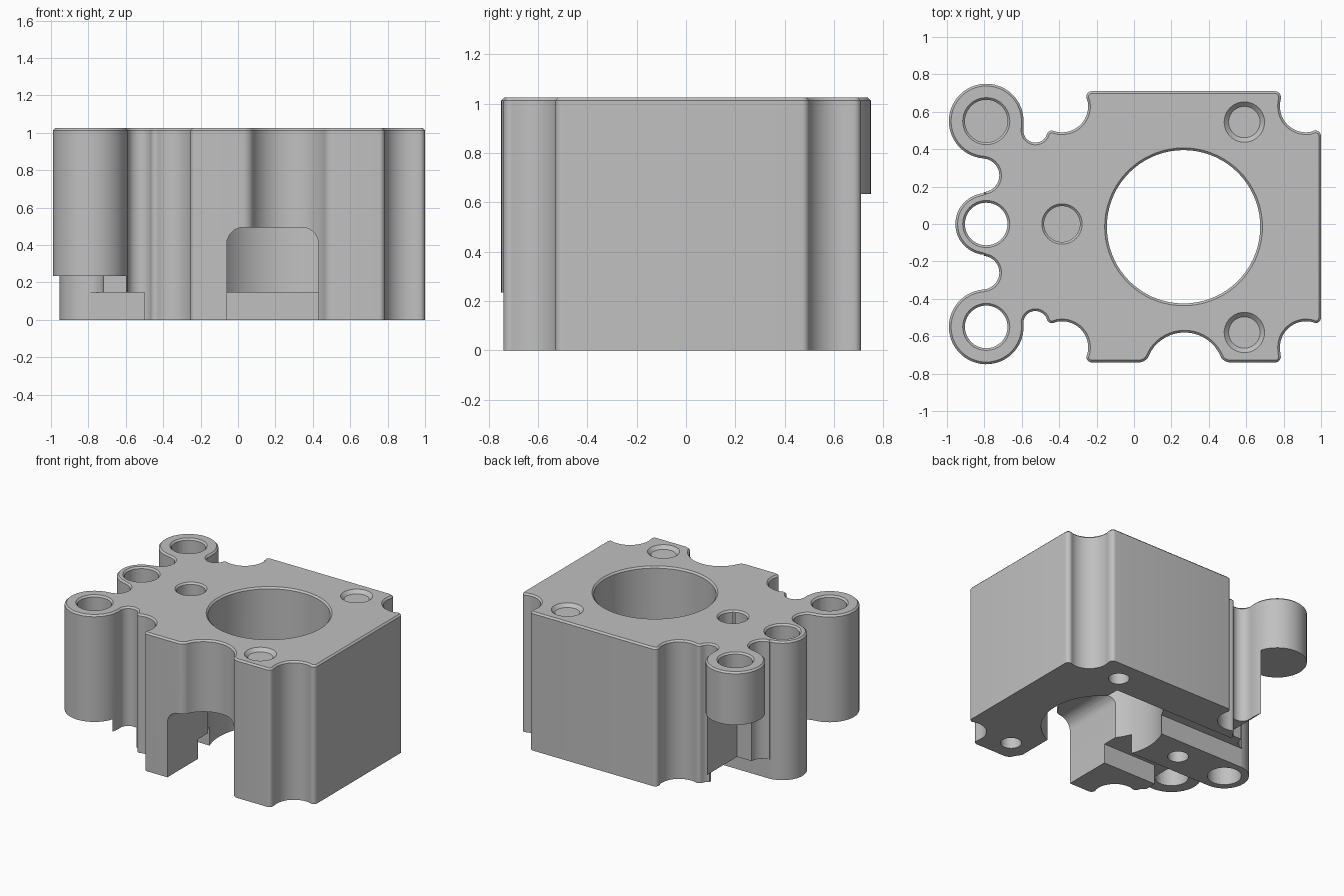
import bpy, bmesh
from math import cos, sin, radians, ceil
from mathutils import Matrix, Vector

cube = bpy.data.objects.get("Cube")
if cube:
    bpy.data.objects.remove(cube, do_unlink=True)

HEIGHT = 1.025
RIM = 0.012        # chamfer on the upper edges
SHIFT = -0.015     # y centre of the main block


def arc(cx, cy, r, a0, a1):
    n = max(4, ceil(abs(a1 - a0) / (8 if r > 0.1 else 13)))
    angles = [radians(a0 + (a1 - a0) * i / n) for i in range(n + 1)]
    return [(cx + r * cos(a), cy + r * sin(a)) for a in angles]


def half_outline(side):
    """Half of the plan, from the +x face round to the middle boss."""
    block = arc(0.97, 0.485, 0.03, 0, 107) + arc(0.92, 0.645, 0.14, 287, 163)
    block += arc(0.755, 0.695, 0.03, -17, 90)
    if side < 0:   # wide scallop on the front only
        block += arc(0.515, 0.665, 0.06, 90, 156)
        block += arc(0.27, 0.775, 0.21, -24, -156)
        block += arc(0.025, 0.665, 0.06, 24, 90)
    block += arc(-0.225, 0.695, 0.03, 90, 197)
    block += arc(-0.385, 0.645, 0.14, 17, -109)
    block += arc(-0.438, 0.485, 0.03, 71, 161)
    turn = 11 if side > 0 else 4
    block += arc(-0.527, 0.515, 0.065, -19, -180 - turn)
    bosses = arc(-0.79, 0.55, 0.2, -turn, 266) + arc(-0.81, 0.26, 0.09, 86, -86)
    bosses += arc(-0.79, 0, 0.165, 94, 180)
    return [(x, side * y + SHIFT) for x, y in block] + [(x, side * y) for x, y in bosses]


def make_object(name, bm):
    mesh = bpy.data.meshes.new(name)
    bm.to_mesh(mesh)
    bm.free()
    obj = bpy.data.objects.new(name, mesh)
    bpy.context.collection.objects.link(obj)
    return obj


def loft(name, rings):
    """Closed solid through matching rings, each counter-clockwise seen from the last."""
    bm = bmesh.new()
    loops = [[bm.verts.new(p) for p in ring] for ring in rings]
    bm.faces.new(loops[0][::-1])
    bm.faces.new(loops[-1])
    for low, high in zip(loops, loops[1:]):
        for i in range(len(low)):
            bm.faces.new((low[i - 1], low[i], high[i], high[i - 1]))
    return make_object(name, bm)


def inset(points, distance):
    result = []
    for i, p in enumerate(points):
        before = (p - points[i - 1]).normalized()
        after = (points[(i + 1) % len(points)] - p).normalized()
        along = (before + after).normalized()
        result.append(p + distance * Vector((-along.y, along.x)))
    return result


# Main body from its plan, with a chamfered upper rim
plan = []
for p in half_outline(1) + half_outline(-1)[-2::-1]:
    p = Vector(p)
    if not plan or (p - plan[-1]).length > 0.005:
        plan.append(p)
levels = ((0, plan), (HEIGHT - RIM, plan), (HEIGHT, inset(plan, RIM)))
housing = loft("pump_housing", [[(p.x, p.y, z) for p in ring] for z, ring in levels])


def cut(cutter):
    cutter.hide_render = True
    mod = housing.modifiers.new("cut", 'BOOLEAN')
    mod.operation, mod.solver, mod.object = 'DIFFERENCE', 'EXACT', cutter
    bpy.context.view_layer.update()
    graph = bpy.context.evaluated_depsgraph_get()
    mesh = bpy.data.meshes.new_from_object(housing.evaluated_get(graph))
    housing.modifiers.clear()
    housing.data = mesh
    bpy.data.objects.remove(cutter, do_unlink=True)


def cut_cone(x, y, r0, r1, z0, z1):
    count = 72 if r0 > 0.2 else 40
    circles = [[(px, py, z) for px, py in arc_ring(x, y, r, count)]
               for r, z in ((r0, z0), (r1, z1))]
    cut(loft("hole_cutter", circles))


def arc_ring(x, y, r, count):
    turns = [radians(360 * i / count) for i in range(count)]
    return [(x + r * cos(a), y + r * sin(a)) for a in turns]


def drill(x, y, r, z0):
    """Hole from the top with a chamfered rim."""
    cut_cone(x, y, r, r, z0, HEIGHT + 0.1)
    cut_cone(x, y, r - RIM, r + 2 * RIM, HEIGHT - 2 * RIM, HEIGHT + RIM)


def cut_box(x0, x1, y0, y1, z1):
    corners = ((x0, y0), (x1, y0), (x1, y1), (x0, y1))
    cut(loft("box_cutter", [[(x, y, z) for x, y in corners] for z in (-0.1, z1)]))


# Bore and boss holes
drill(0.265, SHIFT, 0.41, -0.1)
for y in (-0.55, 0, 0.55):
    drill(-0.79, y, 0.114, -0.1)

# Counterbored screw holes, with a thin web between upper and lower parts
for x, y in ((0.59, 0.545), (0.59, -0.58), (-0.385, 0)):
    drill(x, y, 0.096, 0.6)
    cut_cone(x, y, 0.07, 0.07, -0.1, 0.59)

# Space under the front and back bosses
cut_box(-1.2, -0.6, -1, -0.26, 0.235)
cut_box(-1.2, -0.6, 0.26, 1, 0.635)

# Shallow channels either side of the middle rib
LOW = 0.145
cut_box(-1.2, 0.5, 0.165, 0.42, LOW)
cut_box(-1.2, 0.1, -0.38, -0.165, LOW)
cut_box(-1.2, -0.5, 0.3, 1, LOW)
cut_box(-1.2, -0.5, -1, -0.3, LOW)

# Round-cornered opening in the front, leading into the bore
arch = [(-0.06, -0.1), (0.43, -0.1)]
arch += arc(0.34, 0.405, 0.09, 0, 90) + arc(0.03, 0.405, 0.09, 90, 180)
cut(loft("opening_cutter", [[(x, y, z) for x, z in arch] for y in (-0.05, -1)]))

# Material and shading
grey = bpy.data.materials.new("plain_grey")
grey.use_nodes = True
grey.diffuse_color = (0.53, 0.53, 0.53, 1)
shader = next(n for n in grey.node_tree.nodes if n.type == 'BSDF_PRINCIPLED')
shader.inputs["Base Color"].default_value = grey.diffuse_color
housing.data.materials.clear()
housing.data.materials.append(grey)
for obj in bpy.context.selected_objects:
    obj.select_set(False)
housing.select_set(True)
bpy.context.view_layer.objects.active = housing
bpy.ops.object.shade_smooth_by_angle(angle=radians(30))
